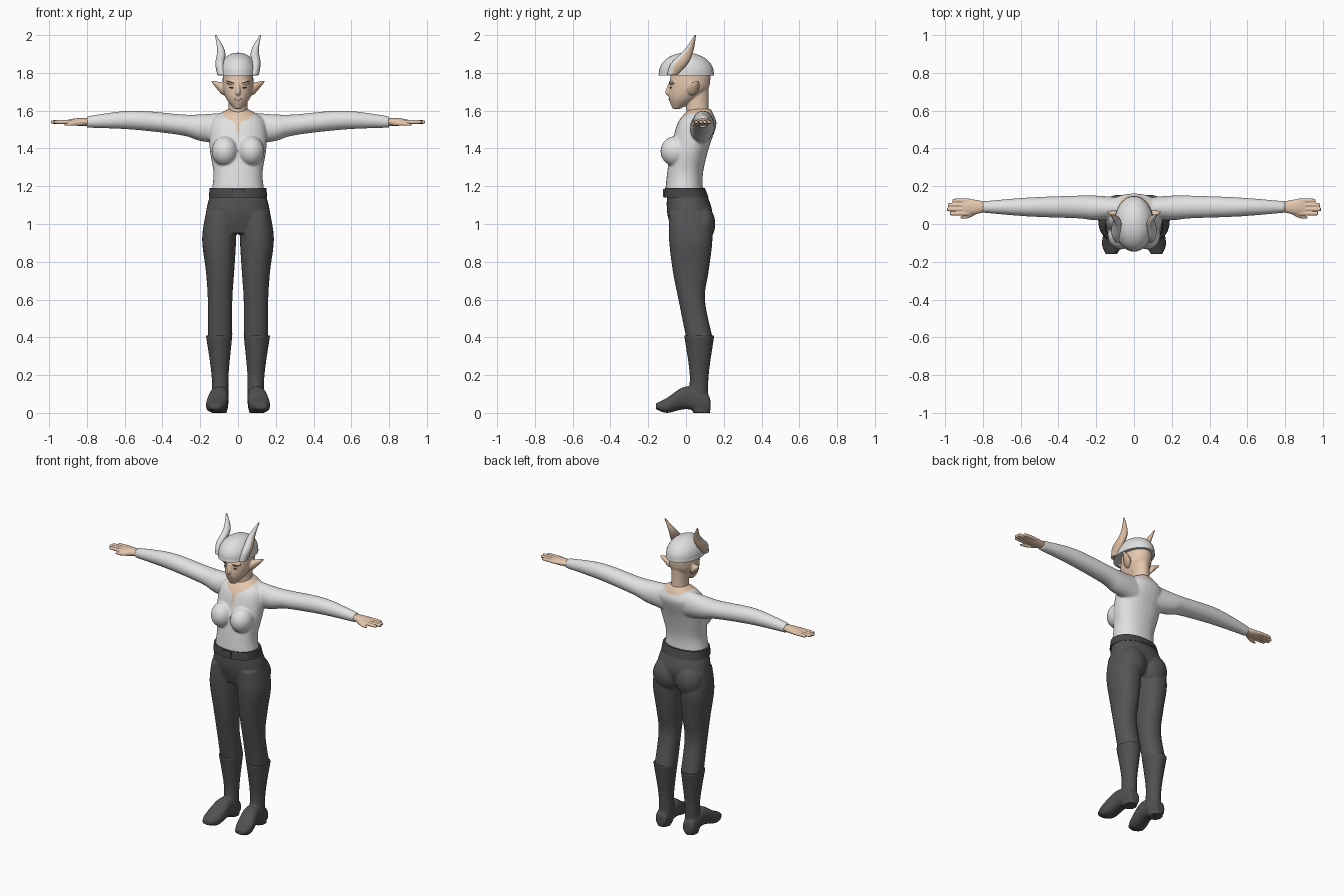
import bpy, bmesh, math
from mathutils import Matrix

if "Cube" in bpy.data.objects:
    bpy.data.objects.remove(bpy.data.objects["Cube"])

BOTH = (1, -1)
ONE = (1,)


def material(name, red, green, blue):
    mat = bpy.data.materials.new(name)
    mat.use_nodes = True
    mat.diffuse_color = (red, green, blue, 1)
    shader = mat.node_tree.nodes["Principled BSDF"]
    shader.inputs["Base Color"].default_value = mat.diffuse_color
    return mat


def grey(name, value):
    return material(name, value, value, value)


skin = material("skin", .78, .57, .42)
horn_tan = material("horn tan", .7, .5, .36)
lip_red = material("lip red", .62, .36, .28)
eye_dark = material("eye dark", .1, .05, .04)
white_cloth = grey("white cloth", .76)
pale_metal = grey("pale metal", .74)
trouser_grey = grey("trouser grey", .09)
boot_grey = grey("boot grey", .08)
belt_grey = grey("belt grey", .06)


def spline(before, start, end, after, t):
    """Smooth curve through start and end, guided by the neighbours."""
    slope_in, slope_out = (end - before) / 2, (after - start) / 2
    bend = start - end
    return start + t * (slope_in + t * (
        -3 * bend - 2 * slope_in - slope_out + t * (2 * bend + slope_in + slope_out)))


def resample(rows, steps=5):
    padded = [rows[0], *rows, rows[-1]]
    result = []
    for quad in zip(padded, padded[1:], padded[2:], padded[3:]):
        for k in range(steps):
            result.append([spline(*values, k / steps) for values in zip(*quad)])
    return result + [rows[-1]]


def loft(bm, axis, rows, sides=ONE, segments=32, squareness=1):
    """Skin rings along an axis; a row is the position, then low and high on the other two axes."""
    for side in sides:
        rings = []
        for along, low_a, high_a, low_b, high_b in resample(rows):
            ring = []
            for k in range(segments):
                angle = math.tau * k / segments
                c, s = math.cos(angle), math.sin(angle)
                c = math.copysign(abs(c) ** squareness, c)
                s = math.copysign(abs(s) ** squareness, s)
                a = (low_a + high_a + c * (high_a - low_a)) / 2
                b = (low_b + high_b + s * (high_b - low_b)) / 2
                x, y, z = {"X": (along, a, b), "Y": (a, along, b), "Z": (a, b, along)}[axis]
                ring.append(bm.verts.new((x * side, y, z)))
            rings.append(ring)
        for lower, upper in zip(rings, rings[1:]):
            for k in range(segments):
                bm.faces.new((lower[k - 1], lower[k], upper[k], upper[k - 1]))
        bm.faces.new(rings[0])
        bm.faces.new(rings[-1])


def blob(bm, centre, radii, sides=ONE, tilt=0):
    x, y, z = centre
    for side in sides:
        place = Matrix.Translation((x * side, y, z)) @ Matrix.Rotation(tilt * side, 4, "Y")
        bmesh.ops.create_uvsphere(bm, u_segments=24, v_segments=16, radius=1,
                                  matrix=place @ Matrix.Diagonal((*radii, 1)))


def symmetric(rows):
    """Expand (height, half width, front, back) into loft rows."""
    return [(z, -width, width, front, back) for z, width, front, back in rows]


def finish(name, bm, materials, voxel=0, rule=None):
    """Make the object, optionally fuse its pieces, then colour its faces by rule."""
    bmesh.ops.recalc_face_normals(bm, faces=bm.faces)
    mesh = bpy.data.meshes.new(name)
    bm.to_mesh(mesh)
    bm.free()
    ob = bpy.data.objects.new(name, mesh)
    bpy.context.collection.objects.link(ob)
    if voxel:
        fuse = ob.modifiers.new("fuse", "REMESH")
        fuse.mode, fuse.voxel_size = "VOXEL", voxel
        soften = ob.modifiers.new("soften", "SMOOTH")
        soften.factor, soften.iterations = .5, 4
        depsgraph = bpy.context.evaluated_depsgraph_get()
        mesh = bpy.data.meshes.new_from_object(ob.evaluated_get(depsgraph))
        ob.modifiers.clear()
        ob.data = mesh
    mesh.materials.clear()
    for mat in materials:
        mesh.materials.append(mat)
    mesh.shade_smooth()
    mesh.set_sharp_from_angle(angle=math.radians(50))
    if rule:
        for face in mesh.polygons:
            face.material_index = int(rule(face.center, face.normal))


# Shirt: torso, bust and sleeves fused, with a skin neckline and slit
bm = bmesh.new()
loft(bm, "Z", symmetric([
    (1.17, .14, -.11, .09), (1.27, .13, -.1, .09), (1.4, .15, -.08, .12),
    (1.52, .15, -.05, .16), (1.57, .12, -.02, .15), (1.61, .05, .02, .13)]), squareness=.9)
blob(bm, (.07, -.055, 1.385), (.07, .08, .08), BOTH)
loft(bm, "X", [
    (.06, .03, .14, 1.42, 1.59), (.2, .02, .15, 1.44, 1.58), (.3, .03, .15, 1.47, 1.58),
    (.56, .04, .14, 1.5, 1.6), (.8, .06, .12, 1.51, 1.57)], BOTH)


def neckline(centre, normal):
    x, y, z = centre
    slit = y < 0 and 1.46 < z < 1.57 and abs(x) < .13 * (z - 1.43)
    depth = .07 if y < .07 else .04
    return slit or math.hypot(x / .09, (z - 1.61) / depth) < 1 and z > 1.5


finish("shirt", bm, [white_cloth, skin], .006, neckline)

# Trousers: hips, seat and both legs fused
bm = bmesh.new()
loft(bm, "Z", symmetric([
    (1.18, .14, -.1, .1), (1.06, .17, -.1, .14), (.95, .16, -.07, .11)]), squareness=.9)
loft(bm, "Z", [
    (1.06, .01, .17, -.09, .13), (.92, .01, .19, -.09, .14), (.75, .02, .17, -.07, .12),
    (.6, .03, .16, -.04, .1), (.4, .03, .16, 0, .14)], BOTH, squareness=.9)
blob(bm, (.08, .085, 1), (.09, .07, .1), BOTH)
finish("trousers", bm, [trouser_grey], .006)

# Belt with its buckle
bm = bmesh.new()
loft(bm, "Z", symmetric([(1.14, .155, -.12, .12), (1.19, .15, -.11, .1)]), squareness=.9)
finish("belt", bm, [belt_grey])
bm = bmesh.new()
bmesh.ops.create_cube(bm, size=1, matrix=Matrix.Translation((0, -.116, 1.165))
                      @ Matrix.Diagonal((.06, .01, .04, 1)))
finish("belt_buckle", bm, [boot_grey])

# Boots: shaft with heel, and foot, fused
bm = bmesh.new()
loft(bm, "Z", [
    (0, .06, .14, .04, .13), (.06, .05, .14, .01, .12), (.2, .05, .14, .02, .12),
    (.41, .03, .17, -.01, .15)], BOTH)
loft(bm, "Y", [
    (.13, .07, .12, .02, .06), (.11, .06, .14, 0, .1), (0, .05, .15, .02, .14),
    (-.1, .06, .17, 0, .08), (-.16, .09, .15, .02, .05)], BOTH, squareness=.8)
finish("boots", bm, [boot_grey], .005)

# Head: skull, neck, nose, brow and pointed ears fused
bm = bmesh.new()
loft(bm, "Z", symmetric([
    (1.61, .02, -.07, -.03), (1.66, .06, -.09, .06), (1.72, .08, -.09, .12), (1.8, .08, -.08, .13)]))
loft(bm, "Z", symmetric([(1.53, .06, .01, .13), (1.62, .05, 0, .12), (1.72, .05, 0, .12)]))
loft(bm, "Z", symmetric([(1.68, .01, -.1, -.06), (1.7, .015, -.11, -.06), (1.75, .01, -.09, -.06)]))
blob(bm, (.036, -.07, 1.747), (.03, .02, .01), BOTH, tilt=-.2)
loft(bm, "X", [
    (.07, .01, .05, 1.68, 1.74), (.09, .01, .07, 1.69, 1.75), (.14, .06, .07, 1.75, 1.76)], BOTH)
finish("head", bm, [skin], .004)

# Eyes, eyebrows and mouth as thin plates
for name, centre, radii, sides, tilt, mat in (
        ("eyes", (.033, -.081, 1.722), (.014, .004, .004), BOTH, -.15, eye_dark),
        ("eyebrows", (.036, -.086, 1.75), (.02, .004, .003), BOTH, -.3, eye_dark),
        ("mouth", (0, -.088, 1.66), (.02, .004, .006), ONE, 0, lip_red)):
    bm = bmesh.new()
    blob(bm, centre, radii, sides, tilt)
    finish(name, bm, [mat])

# Hands: palm, thumb and four fingers fused
bm = bmesh.new()
loft(bm, "X", [
    (.76, .07, .11, 1.52, 1.56), (.85, .05, .13, 1.52, 1.56), (.91, .05, .13, 1.53, 1.55)], BOTH)
loft(bm, "X", [
    (.82, .06, .08, 1.52, 1.55), (.88, .03, .05, 1.52, 1.54), (.92, .03, .04, 1.52, 1.53)], BOTH)
for finger in range(4):
    y = .055 + .023 * finger
    tip = .99 - .01 * (finger - 1.3) ** 2
    loft(bm, "X", [(x, y - r, y + r, 1.54 - r, 1.54 + r)
                   for x, r in ((.87, .011), (tip - .01, .01), (tip, .005))], BOTH, segments=16)
finish("hands", bm, [skin], .0035)

# Helmet: dome over a short straight rim
bm = bmesh.new()
dome = [(1.785, .106, -.146, .149)]
for k in range(10):
    angle = math.radians(9.9 * k)
    flat = math.cos(angle)
    dome.append((1.8 + .107 * math.sin(angle), .104 * flat, -.143 * flat, .147 * flat))
loft(bm, "Z", symmetric(dome), segments=40)
finish("helmet", bm, [pale_metal])

# Horns: swept up and back, tan on the rear side
bm = bmesh.new()
loft(bm, "Z", [
    (1.79, .06, .11, -.1, -.04), (1.85, .07, .12, -.08, .01), (1.92, .07, .11, -.01, .04),
    (2, .115, .122, .045, .053)], BOTH)
finish("horns", bm, [pale_metal, horn_tan], rule=lambda centre, normal: normal.y > -.2)
